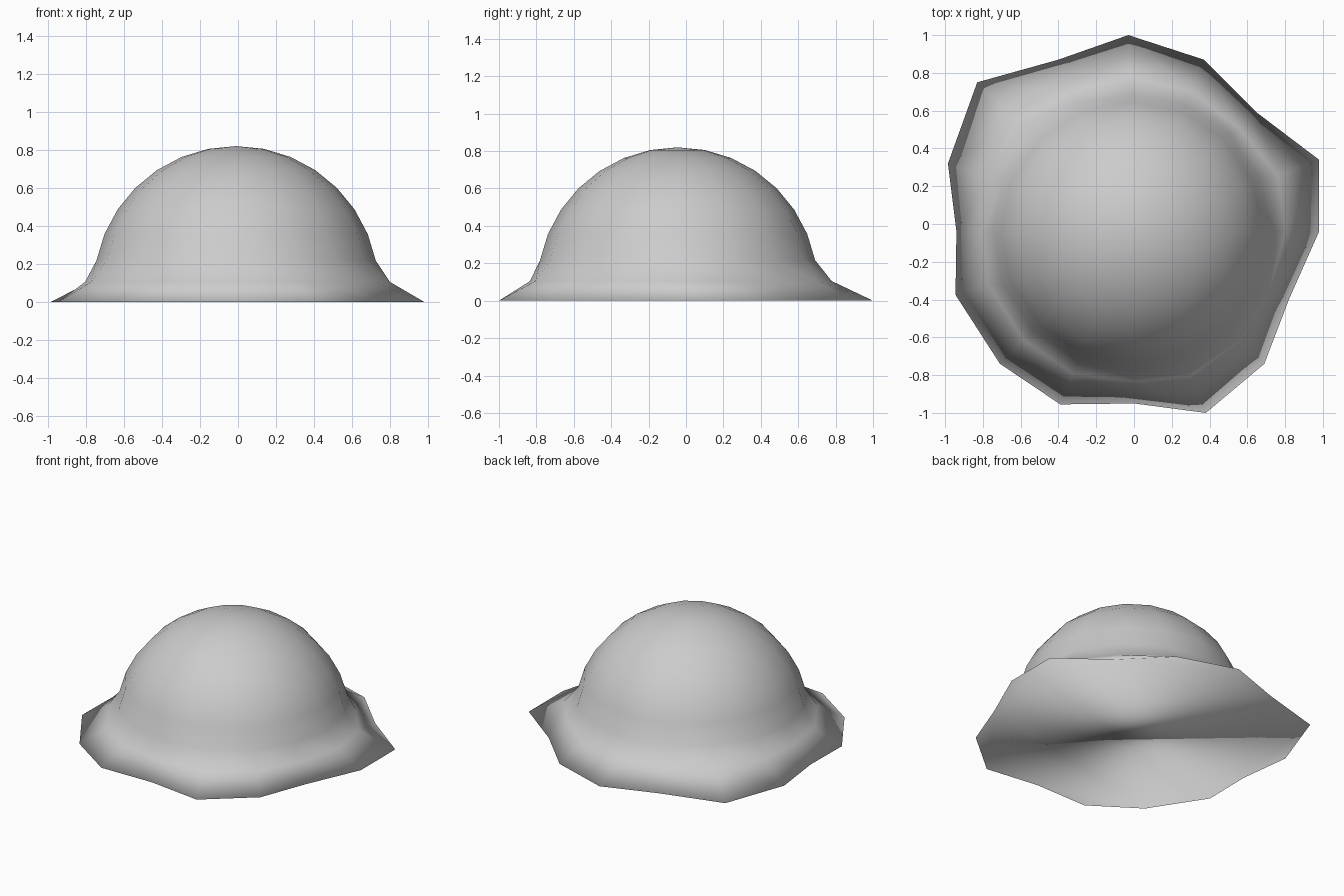
import bpy, bmesh
from math import sin, cos, pi, radians, hypot

if "Cube" in bpy.data.objects:
    bpy.data.objects.remove(bpy.data.objects["Cube"])

SEG = 16
CX, CY, R, TOP = -0.01, -0.045, 0.75, 0.82

# uneven brim outline, counter-clockwise from +x
outline = [(0.98, -0.04), (0.98, 0.34), (0.65, 0.59), (0.37, 0.87),
           (-0.03, 1.0), (-0.40, 0.87), (-0.83, 0.75), (-0.985, 0.32),
           (-0.94, -0.04), (-0.945, -0.375), (-0.71, -0.74), (-0.39, -0.955),
           (0.0, -0.95), (0.38, -1.0), (0.69, -0.74), (0.82, -0.40)]

bm = bmesh.new()
apex = bm.verts.new((CX, CY, TOP))
rings = []

# dome: rings of a hemisphere
for i in range(1, 8):
    a = radians(11.25 * i)
    rings.append([bm.verts.new((CX + R * sin(a) * cos(2 * pi * k / SEG),
                                CY + R * sin(a) * sin(2 * pi * k / SEG),
                                TOP - R * (1 - cos(a)))) for k in range(SEG)])

# fold between dome and brim, partly following the brim outline
fold = []
for x, y in outline:
    dx, dy = x - CX, y - CY
    d = hypot(dx, dy)
    r = R + 0.25 * (d - R)
    fold.append(bm.verts.new((CX + dx / d * r, CY + dy / d * r, 0.105)))
rings.append(fold)

# brim edge on the ground
rings.append([bm.verts.new((x, y, 0)) for x, y in outline])

for k in range(SEG):
    n = (k + 1) % SEG
    bm.faces.new((apex, rings[0][k], rings[0][n]))
    for upper, lower in zip(rings, rings[1:]):
        bm.faces.new((upper[k], lower[k], lower[n], upper[n]))

# flat underside closing the brim
bm.faces.new(rings[-1][::-1])
for f in bm.faces:
    f.smooth = True

mesh = bpy.data.meshes.new("dome_with_brim")
bm.to_mesh(mesh)
bm.free()
obj = bpy.data.objects.new("dome_with_brim", mesh)
bpy.context.collection.objects.link(obj)
